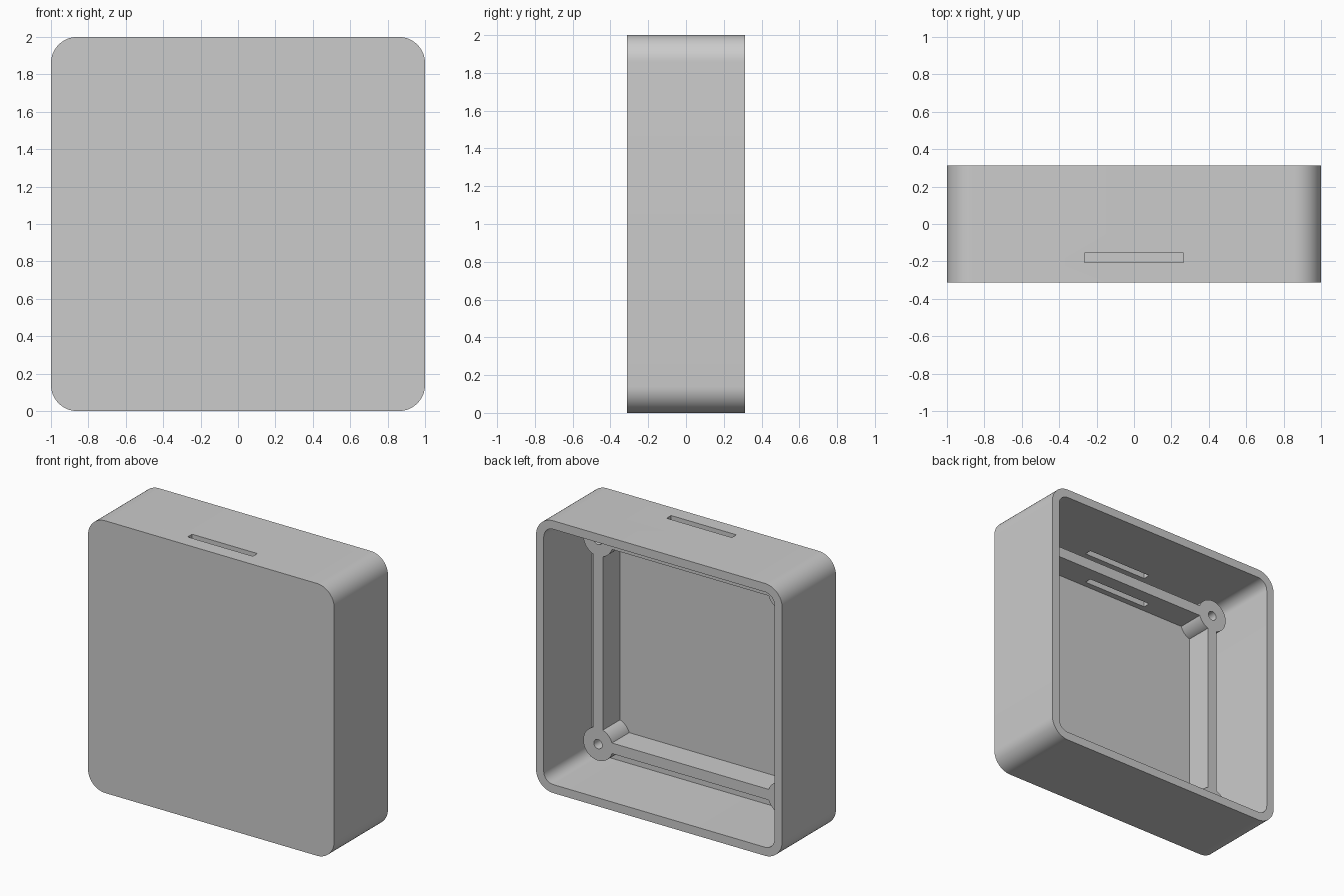
import bpy, bmesh, math
from mathutils import Matrix, Vector

if "Cube" in bpy.data.objects:
    bpy.data.objects.remove(bpy.data.objects["Cube"], do_unlink=True)

# Main dimensions
HALF, DEPTH, WALL, RADIUS = 1.0, 0.3125, 0.0625, 0.14
FLOOR = -DEPTH + WALL          # inner side of the front plate
FRAME, RIB, FRAME_TOP = 0.75, 0.039, -0.05

grey = bpy.data.materials.new("light_grey_plastic")
grey.use_nodes = True
grey.diffuse_color = (0.6, 0.6, 0.6, 1)
bsdf = grey.node_tree.nodes["Principled BSDF"]
bsdf.inputs["Base Color"].default_value = (0.6, 0.6, 0.6, 1)


def prism(name, half, radius, y0, y1, centre=(0, 1), segments=12):
    """Rounded square (or circle, when radius equals half) extruded along y."""
    points = []
    steps = segments if radius else 0
    for corner in range(4):
        for i in range(steps + 1):
            a = math.pi / 2 * (corner + (i / steps if steps else 0))
            mid = math.pi / 2 * corner + math.pi / 4
            inset = half - radius
            p = Vector((inset * math.copysign(1, math.cos(mid)) + radius * math.cos(a),
                        0, inset * math.copysign(1, math.sin(mid)) + radius * math.sin(a)))
            points.append(p + Vector((centre[0], y0, centre[1])))
    bm = bmesh.new()
    face = bm.faces.new([bm.verts.new(p) for p in points])
    bmesh.ops.remove_doubles(bm, verts=bm.verts, dist=1e-5)
    grown = bmesh.ops.extrude_face_region(bm, geom=bm.faces[:])
    moved = [v for v in grown["geom"] if isinstance(v, bmesh.types.BMVert)]
    bmesh.ops.translate(bm, verts=moved, vec=(0, y1 - y0, 0))
    return finish(name, bm)


def box(name, centre, size):
    bm = bmesh.new()
    bmesh.ops.create_cube(bm, size=1, matrix=Matrix.Translation(centre) @ Matrix.Diagonal((*size, 1)))
    return finish(name, bm)


def finish(name, bm):
    bmesh.ops.recalc_face_normals(bm, faces=bm.faces)
    mesh = bpy.data.meshes.new(name)
    bm.to_mesh(mesh)
    bm.free()
    mesh.materials.append(grey)
    obj = bpy.data.objects.new(name, mesh)
    bpy.context.collection.objects.link(obj)
    return obj


def combine(target, tool, operation):
    """Apply a boolean and discard the helper."""
    tool.hide_render = True
    mod = target.modifiers.new(operation.lower(), 'BOOLEAN')
    mod.operation, mod.object, mod.solver = operation, tool, 'EXACT'
    bpy.context.view_layer.objects.active = target
    bpy.ops.object.modifier_apply(modifier=mod.name)
    bpy.data.objects.remove(tool, do_unlink=True)


# Outer shell: a rounded tray, open at the back
shell = prism("outer_shell", HALF, RADIUS, -DEPTH, DEPTH)
combine(shell, prism("cavity", HALF - WALL, RADIUS - WALL, FLOOR, DEPTH + 0.1), 'DIFFERENCE')

# Inner frame: a thin square wall standing on the front plate
frame = prism("inner_frame", FRAME + RIB, 0, FLOOR - 0.01, FRAME_TOP)
combine(frame, prism("frame_opening", FRAME - RIB, 0, FLOOR - 0.1, 0.1), 'DIFFERENCE')

# Screw bosses on the frame corners, each with a screw hole
corners = [(x, 1 + z) for x in (-FRAME, FRAME) for z in (-FRAME, FRAME)]
for c in corners:
    combine(frame, prism("screw_boss", 0.12, 0.12, FLOOR - 0.01, FRAME_TOP, c), 'UNION')
for c in corners:
    combine(frame, prism("screw_hole", 0.034, 0.034, FLOOR, 0.1, c, 6), 'DIFFERENCE')

# Slot through the top of both the shell and the frame
for part in (shell, frame):
    combine(part, box("slot_cutter", (0, -0.18, 1.85), (0.53, 0.052, 0.5)), 'DIFFERENCE')

# Smooth the rounded corners, keep the edges sharp
bpy.ops.object.select_all(action='DESELECT')
for part in (shell, frame):
    part.select_set(True)
bpy.context.view_layer.objects.active = shell
bpy.ops.object.shade_smooth_by_angle(angle=math.radians(30))
